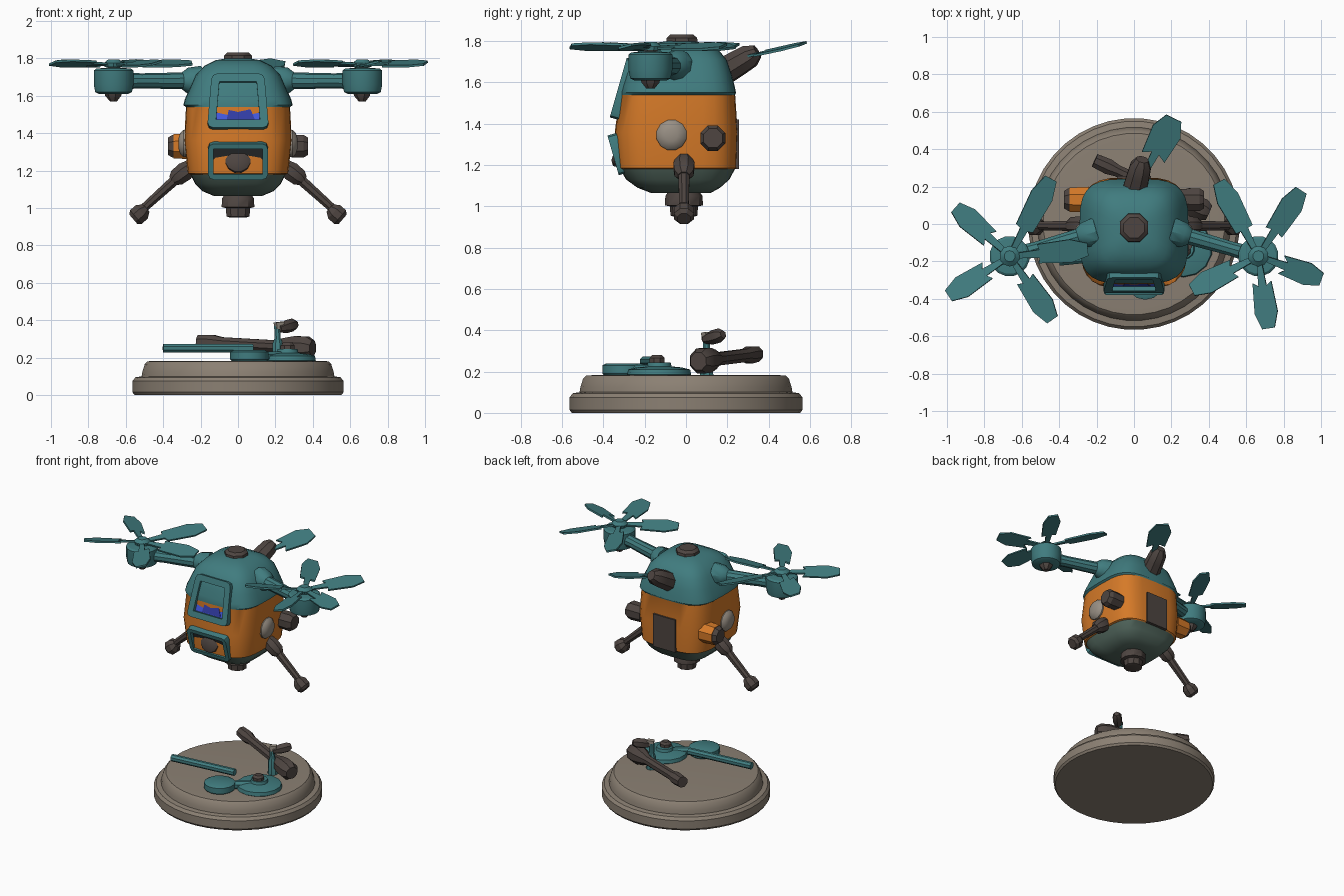
import bpy, bmesh, math
from mathutils import Vector, Matrix

if "Cube" in bpy.data.objects:
    bpy.data.objects.remove(bpy.data.objects["Cube"])


def material(name, r, g, b):
    m = bpy.data.materials.new(name)
    m.diffuse_color = [(c / 255 / 12.92 if c < 11 else ((c / 255 + .055) / 1.055) ** 2.4)
                       for c in (r, g, b)] + [1]
    m.use_nodes = True
    m.node_tree.nodes["Principled BSDF"].inputs["Base Color"].default_value = m.diffuse_color
    return m


TEAL = material("teal paint", 64, 124, 127)
ORANGE = material("orange paint", 214, 122, 40)
BROWN = material("dark brown metal", 78, 69, 65)
STONE = material("stone grey", 139, 128, 115)
GREEN = material("grey green belly", 86, 108, 98)
BLUE = material("blue screen", 66, 88, 222)
NAVY = material("dark blue figure", 50, 60, 165)
BLACK = material("dark glass", 40, 43, 44)
SILVER = material("pale sensor grey", 152, 143, 132)


def finish(name, bm, *mats):
    bmesh.ops.recalc_face_normals(bm, faces=bm.faces)
    me = bpy.data.meshes.new(name)
    bm.to_mesh(me)
    bm.free()
    for m in mats:
        me.materials.append(m)
    ob = bpy.data.objects.new(name, me)
    bpy.context.collection.objects.link(ob)
    return ob


def loft(name, rings, mats, pick=lambda i: 0, matrix=Matrix()):
    """Skin equal-length rings of points, capping both ends."""
    bm = bmesh.new()
    vs = [[bm.verts.new(matrix @ Vector(p)) for p in r] for r in rings]
    n = len(vs[0])
    for i in range(len(vs) - 1):
        for k in range(n):
            f = bm.faces.new((vs[i][k], vs[i][(k + 1) % n], vs[i + 1][(k + 1) % n], vs[i + 1][k]))
            f.material_index = pick(i)
    bm.faces.new(vs[0][::-1]).material_index = pick(0)
    bm.faces.new(vs[-1]).material_index = pick(len(vs) - 2)
    return finish(name, bm, *mats)


def lathe(name, profile, mat, segs=12, matrix=Matrix()):
    """Turn (radius, height) pairs about local z."""
    return loft(name, [[(r * math.cos(2 * math.pi * (k + .5) / segs), r * math.sin(2 * math.pi * (k + .5) / segs), z)
                        for k in range(segs)] for r, z in profile], [mat], matrix=matrix)


def rod(name, p, q, profile, mat, segs=8):
    """Turned part from p to q; profile is (radius, fraction of length)."""
    p, q = Vector(p), Vector(q)
    d = q - p
    m = Matrix.Translation(p) @ d.to_track_quat('Z', 'Y').to_matrix().to_4x4()
    return lathe(name, [(r, t * d.length) for r, t in profile], mat, segs, m)


def blade(name, origin, angle, length, width, pitch, rise, mat):
    half = [(.05, .015), (.16, .022), (.36 * length, width * .45), (.78 * length, width * .55),
            (length, width * .3)]
    pts = [(x, y) for x, y in half] + [(x, -y) for x, y in half[::-1]]
    m = (Matrix.Translation(origin) @ Matrix.Rotation(math.radians(angle), 4, 'Z')
         @ Matrix.Rotation(-math.radians(rise), 4, 'Y') @ Matrix.Rotation(math.radians(pitch), 4, 'X'))
    return loft(name, [[(x, y, z) for x, y in pts] for z in (-.006, .006)], [mat], matrix=m)


def screen_frame(name, loc, w, h, depth, tilt, top, inset, glass):
    """Chamfered box with a sunken glass face toward -y."""
    bm = bmesh.new()
    bmesh.ops.create_cube(bm, size=1)
    for v in bm.verts:
        v.co = Vector((v.co.x * w * (top if v.co.z > 0 else 1), v.co.y * depth, v.co.z * h))
    edges = [e for e in bm.edges if abs(e.verts[0].co.y - e.verts[1].co.y) > depth * .9]
    bmesh.ops.bevel(bm, geom=edges, offset=.03, segments=2, profile=.5, affect='EDGES')
    bm.normal_update()
    front = min(bm.faces, key=lambda f: f.calc_center_median().y)
    bmesh.ops.inset_region(bm, faces=[front], thickness=inset, depth=0)
    ext = bmesh.ops.extrude_discrete_faces(bm, faces=[front])["faces"][0]
    for v in ext.verts:
        v.co.y += .025
    ext.material_index = 1
    bm.transform(Matrix.Translation(loc) @ Matrix.Rotation(math.radians(tilt), 4, 'X'))
    return finish(name, bm, TEAL, glass)


# Two-tier display base
lathe("display_base", [(.555, 0), (.566, .015), (.566, .075), (.55, .095), (.517, .1), (.513, .125),
                       (.5, .165), (.485, .18), (.45, .183)], STONE, 40)

# Body: rounded-box loft (z, half width, front y, back y)
sections = [(1.065, .13, -.17, .12), (1.09, .19, -.235, .165), (1.13, .23, -.29, .21), (1.18, .255, -.32, .237),
            (1.185, .268, -.33, .245), (1.36, .288, -.345, .25), (1.54, .278, -.32, .238),
            (1.55, .292, -.32, .242), (1.58, .285, -.312, .236), (1.64, .258, -.295, .222), (1.71, .228, -.268, .198),
            (1.76, .18, -.225, .155), (1.79, .12, -.16, .09), (1.80, .06, -.09, .03)]


def rounded(z, hx, y0, y1, n=28, e=.55):
    out = []
    for k in range(n):
        c, s = math.cos(2 * math.pi * k / n), math.sin(2 * math.pi * k / n)
        out.append((math.copysign(abs(c) ** e, c) * hx,
                    (y0 + y1) / 2 + math.copysign(abs(s) ** e, s) * (y1 - y0) / 2, z))
    return out


loft("body_shell", [rounded(*s) for s in sections], [GREEN, ORANGE, TEAL],
     lambda i: 0 if i < 3 else (1 if i < 6 else 2))

# Front screens and lens
screen_frame("upper_screen_frame", (0, -.275, 1.56), .33, .30, .11, -16, .85, .045, BLUE)
screen_frame("lower_screen_frame", (0, -.30, 1.262), .32, .20, .11, 16, 1.0, .03, BLACK)
up = Matrix.Translation((0, -.275, 1.56)) @ Matrix.Rotation(math.radians(-16), 4, 'X')
loft("screen_figure", [[(x, y, z) for x, z in [(-.06, -.10), (.09, -.10), (.07, -.05), (.035, .01),
                                               (-.01, .02), (-.045, -.02)]] for y in (-.034, -.028)],
     [NAVY], matrix=up)
rod("camera_lens", (0, -.30, 1.25), (0, -.348, 1.265), [(.07, 0), (.07, .7), (.045, 1)], BROWN, 12)

# Caps on the top and underneath, back hatch
lathe("top_cap", [(.085, 1.77), (.08, 1.815), (.06, 1.832)], BROWN, 8, Matrix.Translation((0, -.02, 0)))
lathe("belly_sensor", [(.05, .95), (.065, .955), (.068, 1.0), (.092, 1.005), (.09, 1.05), (.07, 1.08)],
      BROWN, 10, Matrix.Translation((0, -.01, 0)))
loft("back_hatch", [[(x, y, z) for x, z in ((-.09, 1.18), (.09, 1.18), (.09, 1.42), (-.09, 1.42))]
                    for y in (.225, .257)], [BROWN])

# Side parts, mirrored
for s, side in ((1, "right"), (-1, "left")):
    # sensors
    rod(side + "_round_sensor", (s * .25, -.07, 1.345), (s * .318, -.07, 1.345),
        [(.075, 0), (.075, .6), (.06, .85), (.03, 1)], SILVER, 12)
    if s < 0:
        rod("left_pod_mount", (-.24, .13, 1.33), (-.345, .13, 1.33), [(.075, 0), (.07, 1)], ORANGE)
    rod(side + "_pod", (s * .25, .13, 1.33), (s * .375, .13, 1.33), [(.062, 0), (.066, .8), (.05, 1)], BROWN)
    # legs
    rod(side + "_leg_upper", (s * .24, -.01, 1.23), (s * .35, -.01, 1.145),
        [(.04, 0), (.055, .4), (.05, .8), (.03, 1)], BROWN)
    rod(side + "_leg_lower", (s * .32, -.01, 1.165), (s * .52, -.01, .985), [(.03, 0), (.024, 1)], BROWN)
    rod(side + "_foot", (s * .49, -.01, 1.0), (s * .56, -.01, .94),
        [(.028, 0), (.052, .35), (.052, .8), (.035, 1)], BROWN)
    # rotor arm and motor
    hub = Vector((s * .665, -.172, 0))
    rod(side + "_arm", (s * .2, -.04, 1.68), (s * .60, -.155, 1.68),
        [(.08, 0), (.07, .17), (.045, .25), (.04, .8), (.045, 1)], TEAL, 10)
    at = Matrix.Translation(hub)
    lathe(side + "_motor", [(.08, 1.61), (.1, 1.62), (.108, 1.66), (.108, 1.735), (.095, 1.745), (.04, 1.75)],
          TEAL, 16, at)
    lathe(side + "_motor_nub", [(.02, 1.57), (.045, 1.6), (.05, 1.63)], BROWN, 7, at)
    lathe(side + "_rotor_shaft", [(.04, 1.735), (.035, 1.76)], BROWN, 8, at)
    lathe(side + "_rotor_hub", [(.05, 1.755), (.055, 1.775), (.03, 1.795)], TEAL, 10, at)
    blades = ([(57, .42), (-20, .36), (-82, .39), (207, .40), (118, .45)] if s > 0 else
              [(138, .39), (213, .39), (304, .41), (62, .47), (5, .42)])
    for i, (a, length) in enumerate(blades):
        blade(f"{side}_rotor_blade_{i + 1}", hub + Vector((0, 0, 1.768)), a, length, .115, 14, 1, TEAL)

# Tail stub with a single fin
rod("tail_stub", (0, .17, 1.645), (.045, .345, 1.75), [(.07, 0), (.065, .5), (.06, .8), (.035, 1)], BROWN)
blade("tail_fin", (.04, .24, 1.715), 62, .375, .15, 10, 11, TEAL)

# Wreckage on the base
lathe("debris_small_disc", [(.09, .175), (.105, .19), (.105, .23), (.085, .24)], TEAL, 14,
      Matrix.Translation((.06, -.3, 0)))
lathe("debris_large_disc", [(.145, .175), (.155, .185), (.15, .21), (.11, .22), (.06, .225), (.055, .245)],
      TEAL, 14, Matrix.Translation((.265, -.13, 0)))
lathe("debris_knob", [(.04, .23), (.04, .265), (.025, .28)], BROWN, 8, Matrix.Translation((.265, -.14, 0)))
rod("debris_link", (.08, -.28, .205), (.24, -.15, .205), [(.03, 0), (.03, 1)], TEAL)
rod("debris_bar", (-.4, -.2, .25), (.08, -.15, .25), [(.025, 0), (.025, 1)], TEAL)
rod("debris_rod", (-.21, .34, .285), (.40, .06, .25),
    [(.04, 0), (.045, .12), (.034, .2), (.034, .68), (.05, .75), (.065, .85), (.065, .95), (.045, 1)], BROWN)
rod("debris_post", (.215, .1, .18), (.21, .1, .37), [(.035, 0), (.03, .5), (.018, .65), (.018, 1)], TEAL)
rod("debris_post_cap", (.2, .09, .37), (.24, .11, .375), [(.025, 0), (.025, 1)], SILVER, 4)
rod("debris_claw", (.22, .09, .355), (.31, .18, .38), [(.02, 0), (.035, .4), (.035, .8), (.02, 1)], BROWN, 6)

# Soft shading that keeps hard edges
bpy.ops.object.select_all(action='SELECT')
bpy.context.view_layer.objects.active = bpy.data.objects["body_shell"]
bpy.ops.object.shade_smooth_by_angle(angle=math.radians(32))
